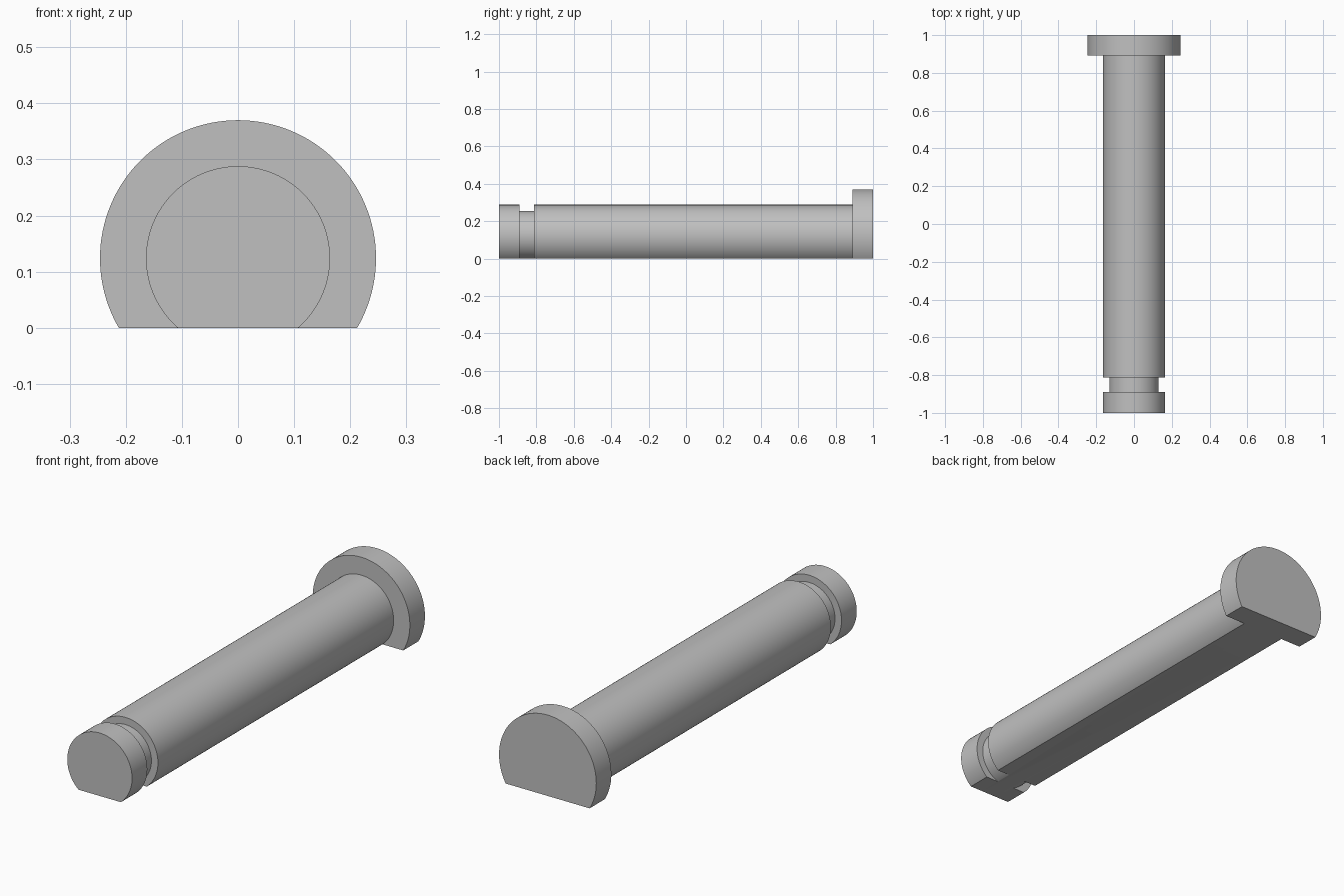
import bpy, bmesh, math
from mathutils import Matrix, Vector

cube = bpy.data.objects.get("Cube")
if cube:
    bpy.data.objects.remove(cube, do_unlink=True)

AXIS_Z = 0.124
SHAFT, GROOVE, HEAD = 0.164, 0.131, 0.246
SEGMENTS = 128

# Plain steel grey
steel = bpy.data.materials.new("steel_grey")
steel.use_nodes = True
colour = (0.527, 0.527, 0.527, 1)
steel.diffuse_color = colour
steel.node_tree.nodes["Principled BSDF"].inputs["Base Color"].default_value = colour

# Turned profile as (radius, y): tip, retaining groove, shaft, head
profile = [(0, -1), (SHAFT, -1), (SHAFT, -0.89), (GROOVE, -0.89), (GROOVE, -0.813),
           (SHAFT, -0.813), (SHAFT, 0.891), (HEAD, 0.891), (HEAD, 1), (0, 1)]

bm = bmesh.new()
points = [bm.verts.new((0, y, AXIS_Z + r)) for r, y in profile]
edges = [bm.edges.new(pair) for pair in zip(points, points[1:])]
bmesh.ops.spin(bm, geom=points + edges, cent=(0, 0, AXIS_Z), axis=(0, 1, 0),
               angle=math.tau, steps=SEGMENTS, use_duplicate=False)
bmesh.ops.remove_doubles(bm, verts=bm.verts, dist=0.0001)

# Flat along the underside
cut = bmesh.ops.bisect_plane(bm, geom=bm.verts[:] + bm.edges[:] + bm.faces[:],
                             plane_co=(0, 0, 0), plane_no=(0, 0, -1), clear_outer=True)
rim = [e for e in cut["geom_cut"] if isinstance(e, bmesh.types.BMEdge)]
bmesh.ops.contextual_create(bm, geom=rim)
bmesh.ops.recalc_face_normals(bm, faces=bm.faces)

mesh = bpy.data.meshes.new("headed_pin")
bm.to_mesh(mesh)
bm.free()
mesh.materials.append(steel)
pin = bpy.data.objects.new("headed_pin", mesh)
bpy.context.collection.objects.link(pin)

# Smooth round walls, crisp rims
bpy.ops.object.select_all(action="DESELECT")
pin.select_set(True)
bpy.context.view_layer.objects.active = pin
bpy.ops.object.shade_smooth_by_angle(angle=math.radians(30))
